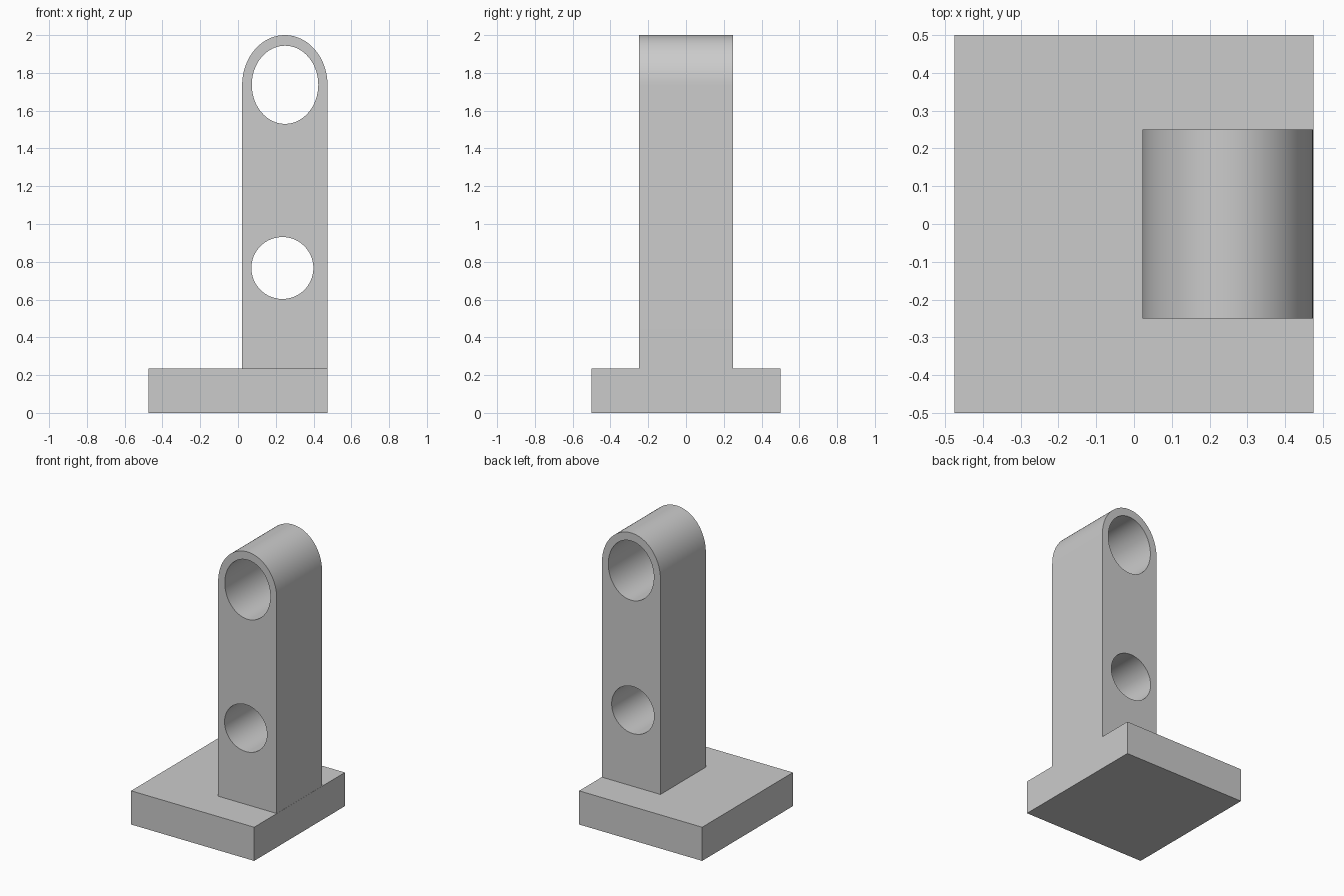
import bpy
import bmesh
from math import sin, cos, pi, radians

cube = bpy.data.objects.get("Cube")
if cube:
    bpy.data.objects.remove(cube, do_unlink=True)

grey = bpy.data.materials.new("plain grey")
grey.use_nodes = True
grey.diffuse_color = (0.6, 0.6, 0.6, 1)
grey.node_tree.nodes["Principled BSDF"].inputs["Base Color"].default_value = (0.6, 0.6, 0.6, 1)


def ellipse(cx, cz, rx, rz, start, end, steps):
    """Points along an ellipse in the x-z plane."""
    angles = [start + (end - start) * i / steps for i in range(steps + 1)]
    return [(cx + rx * cos(a), cz + rz * sin(a)) for a in angles]


def prism(name, profile, half_depth):
    """Extrude an x-z profile evenly along y."""
    bm = bmesh.new()
    face = bm.faces.new([bm.verts.new((x, -half_depth, z)) for x, z in profile])
    grown = bmesh.ops.extrude_face_region(bm, geom=[face])["geom"]
    verts = [v for v in grown if isinstance(v, bmesh.types.BMVert)]
    bmesh.ops.translate(bm, verts=verts, vec=(0, 2 * half_depth, 0))
    bmesh.ops.recalc_face_normals(bm, faces=bm.faces)
    mesh = bpy.data.meshes.new(name)
    bm.to_mesh(mesh)
    bm.free()
    mesh.materials.append(grey)
    obj = bpy.data.objects.new(name, mesh)
    bpy.context.collection.objects.link(obj)
    return obj


# Square base slab
BASE_TOP = 0.235
LEFT, RIGHT = 0.022, 0.474
prism("base", [(-0.475, 0), (0.475, 0), (0.475, BASE_TOP), (-0.475, BASE_TOP)], 0.5)

# Upright with a rounded top
MID = (LEFT + RIGHT) / 2
arch = ellipse(MID, 1.735, (RIGHT - LEFT) / 2, 0.265, 0, pi, 48)
upright = prism("upright", [(LEFT, BASE_TOP), (RIGHT, BASE_TOP)] + arch, 0.25)

# Two bores running front to back
bores = {
    "upper_bore_cutter": (0.249, 1.737, 0.176, 0.207),
    "lower_bore_cutter": (0.235, 0.767, 0.164, 0.164),
}
bpy.context.view_layer.objects.active = upright
for name, shape in bores.items():
    cutter = prism(name, ellipse(*shape, 0, 2 * pi, 64)[:-1], 0.4)
    cutter.hide_render = True
    cut = upright.modifiers.new(name, "BOOLEAN")
    cut.operation = "DIFFERENCE"
    cut.solver = "EXACT"
    cut.object = cutter
    bpy.ops.object.modifier_apply(modifier=cut.name)
    bpy.data.objects.remove(cutter, do_unlink=True)

# Smooth curves, crisp edges
bpy.ops.object.select_all(action="DESELECT")
upright.select_set(True)
bpy.ops.object.shade_smooth_by_angle(angle=radians(30))
